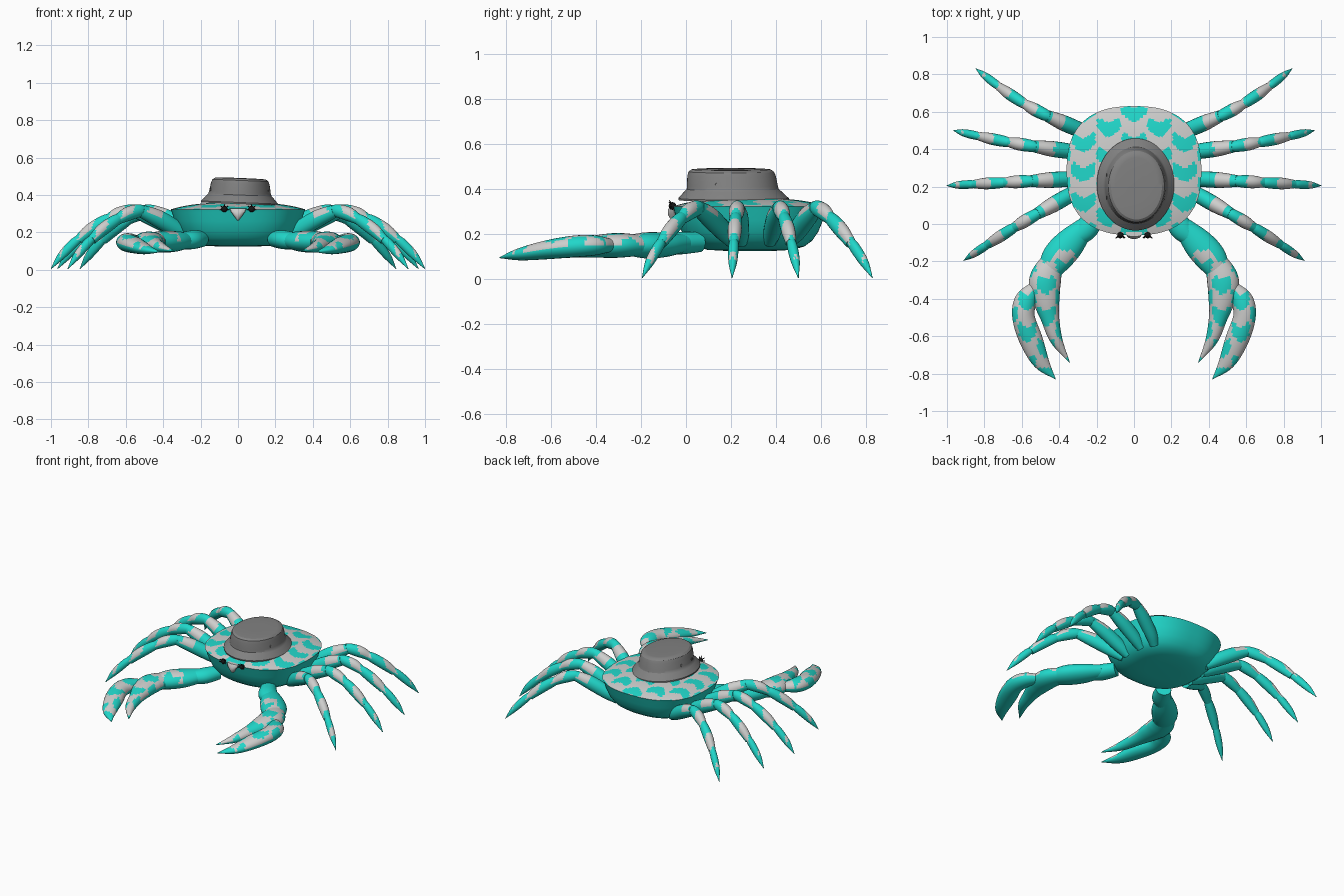
import bpy, bmesh, math
from mathutils import Vector

cube = bpy.data.objects.get("Cube")
if cube:
    bpy.data.objects.remove(cube, do_unlink=True)


def material(name, color):
    m = bpy.data.materials.new(name)
    m.use_nodes = True
    m.diffuse_color = (*color, 1)
    m.node_tree.nodes["Principled BSDF"].inputs["Base Color"].default_value = (*color, 1)
    return m


TEAL = material("teal shell", (0.015, 0.68, 0.59))
PALE = material("pale grey shell", (0.62, 0.62, 0.61))
HAT = material("hat grey", (0.22, 0.22, 0.22))
DARK = material("eye black", (0.008, 0.008, 0.008))


def finish(name, bm, mats, angle=40):
    bmesh.ops.recalc_face_normals(bm, faces=bm.faces)
    mesh = bpy.data.meshes.new(name)
    bm.to_mesh(mesh)
    bm.free()
    for m in mats:
        mesh.materials.append(m)
    ob = bpy.data.objects.new(name, mesh)
    bpy.context.collection.objects.link(ob)
    bpy.ops.object.select_all(action='DESELECT')
    ob.select_set(True)
    bpy.context.view_layer.objects.active = ob
    bpy.ops.object.shade_smooth_by_angle(angle=math.radians(angle))
    return ob


def loft(bm, rings):
    """Skin a list of closed rings, cap both ends, return the side faces."""
    loops = [[bm.verts.new(p) for p in ring] for ring in rings]
    n = len(loops[0])
    faces = []
    for a, b in zip(loops, loops[1:]):
        for i in range(n):
            j = (i + 1) % n
            faces.append(bm.faces.new((a[i], a[j], b[j], b[i])))
    bm.faces.new(loops[0])
    bm.faces.new(loops[-1])
    return faces


def spotted(x, y, w, h):
    """Staggered scale-shaped spots."""
    y += 0.1 * h * math.cos(4 * math.pi * x / w)
    return math.cos(2 * math.pi * x / w) * math.cos(2 * math.pi * y / h) > 0.06


def spline(pts, steps):
    """Smooth path through points of any dimension."""
    pts = [Vector(p) for p in pts]
    ext = [pts[0] * 2 - pts[1]] + pts + [pts[-1] * 2 - pts[-2]]
    out = []
    for a, b, c, d in zip(ext, ext[1:], ext[2:], ext[3:]):
        for k in range(steps):
            t = k / steps
            out.append(b + (c - a) * (t / 2) + (a * 2 - b * 5 + c * 4 - d) * (t * t / 2)
                       + (b * 3 - a - c * 3 + d) * (t ** 3 / 2))
    return out + [pts[-1]]


def limb(bm, pts, rule, steps=7, sides=20):
    """Tube along (x, y, z, half width, half height); rule picks pale faces."""
    path = spline(pts, steps)
    rings = []
    for i, p in enumerate(path):
        c = p.to_3d() if len(p) == 3 else Vector(p[:3])
        tan = Vector(path[min(i + 1, len(path) - 1)][:3]) - Vector(path[max(i - 1, 0)][:3])
        tan.normalize()
        side = tan.cross(Vector((0, 0, 1))).normalized()
        up = side.cross(tan)
        w, h = max(p[3], 0.002), max(p[4], 0.002)
        rings.append([c + side * w * math.cos(a) + up * h * math.sin(a)
                      for a in (2 * math.pi * k / sides for k in range(sides))])
    for i, f in enumerate(loft(bm, rings)):
        up = math.sin(2 * math.pi * (i % sides + 0.5) / sides)
        f.material_index = int(rule(f.calc_center_median(), up))


# Body: flat-bottomed bowl with a shallow domed top
def outline(scale, z, n=120):
    ring = []
    for k in range(n):
        c, s = math.cos(2 * math.pi * k / n), math.sin(2 * math.pi * k / n)
        r = scale / (abs(c) ** 2.5 + abs(s) ** 2.5) ** 0.4
        ring.append((0.36 * r * c, 0.285 + 0.345 * r * s, z))
    return ring


bm = bmesh.new()
under = [(0.3, 0.125), (0.55, 0.13), (0.7, 0.145), (0.8, 0.17), (0.88, 0.21), (0.94, 0.26), (0.98, 0.305)]
dome = [(1 - k / 45, 0.36 - 0.037 * (1 - k / 45) ** 3) for k in range(45)]
faces = loft(bm, [outline(*p) for p in under + dome])
for f in faces:
    c = f.calc_center_median()
    if c.z > 0.315:
        f.material_index = int(not spotted(c.x, c.y - 0.6, 0.27, 0.16))
finish("body", bm, [TEAL, PALE], 35)

# Pale pointed snout under the front rim
bm = bmesh.new()
rings = []
for w, y, z in ((0.045, 0.0, 0.328), (0.038, -0.012, 0.31), (0.02, -0.012, 0.285), (0.004, 0.0, 0.265)):
    rings.append([(w * math.cos(a), -0.05 + y + 0.018 * math.sin(a), z)
                  for a in (2 * math.pi * k / 16 for k in range(16))])
loft(bm, rings)
finish("snout", bm, [PALE])

# Legs: four tapering segments each, banded on the upper side
SEGMENTS = [((-0.16, 0.17), (0.3, 0.315), 0.042),
            ((0.27, 0.318), (0.52, 0.27), 0.034),
            ((0.49, 0.28), (0.77, 0.16), 0.031),
            ((0.75, 0.175), (1.0, 0.005), 0.024)]
LEGS = [("front", (0.35, 0.15), (0.91, -0.195), 0.01),
        ("front_middle", (0.36, 0.24), (1.0, 0.205), 0.0),
        ("rear_middle", (0.35, 0.39), (0.965, 0.5), -0.01),
        ("rear", (0.3, 0.51), (0.845, 0.83), -0.035)]


def build_leg(name, side, start, tip, bend):
    start, tip = Vector(start), Vector(tip)
    length = (tip - start).length

    def place(t, z, w, h):
        p = start.lerp(tip, t)
        return (side * p.x, p.y + bend * math.sin(math.pi * max(t, 0)), z, w, h)

    def pale(c, up):
        s = (Vector((abs(c.x), c.y)) - start).length
        wave = math.sin(2 * math.pi * s / 0.165 + 0.9 * up + 2.6)
        return up > 0.1 and wave > 0.1 and s < length * 0.93

    bm = bmesh.new()
    for i, ((t0, z0), (t1, z1), r) in enumerate(SEGMENTS):
        last = i == 3
        pts = []
        for k, f in ((0, 0.72), (0.25, 0.95), (0.65, 0.8 if last else 1), (1, 0.05 if last else 0.75)):
            t, z = t0 + (t1 - t0) * k, z0 + (z1 - z0) * k
            arch = 0.012 * math.sin(math.pi * k)
            pts.append(place(t, z + arch, r * f, r * f * 1.1))
        limb(bm, pts, pale)
    finish(name, bm, [TEAL, PALE])


# Claw arms: shoulder, upper arm, palm with inner finger, outer finger
CLAW = [
    [(.2, .06, .165, .05, .045), (.25, -.02, .16, .062, .05), (.3, -.07, .155, .05, .045)],
    [(.26, -.01, .16, .05, .04), (.34, -.1, .152, .08, .055), (.41, -.18, .15, .083, .058),
     (.46, -.26, .15, .06, .045)],
    [(.43, -.19, .15, .06, .045), (.475, -.3, .15, .085, .055), (.47, -.4, .145, .073, .05),
     (.45, -.5, .135, .05, .04), (.415, -.62, .12, .033, .028), (.345, -.74, .1, .002, .002)],
    [(.53, -.34, .15, .035, .03), (.58, -.41, .15, .058, .045), (.59, -.5, .145, .06, .048),
     (.55, -.62, .13, .062, .042), (.495, -.74, .11, .043, .027), (.42, -.829, .095, .002, .002)],
]


def claw_pale(c, up):
    return (up > 0 and -0.77 < c.y < -0.14
            and not spotted(abs(c.x) - 0.47, c.y + 0.32, 0.2, 0.17))


for side, label in ((1, "left"), (-1, "right")):
    for name, start, tip, bend in LEGS:
        build_leg(f"{label}_{name}_leg", side, start, tip, bend)
    bm = bmesh.new()
    for part in CLAW:
        limb(bm, [(side * p[0], *p[1:]) for p in part], claw_pale, steps=9, sides=24)
    finish(f"{label}_claw", bm, [TEAL, PALE])

    # Eye with short lashes
    bm = bmesh.new()
    bmesh.ops.create_uvsphere(bm, u_segments=16, v_segments=10, radius=0.017)
    for k in range(5):
        a = math.radians(-10 + 50 * k)
        root = Vector((math.cos(a), -0.3, math.sin(a))) * 0.012
        tip = Vector((math.cos(a), -0.6, math.sin(a))) * 0.026
        limb(bm, [(*root, .004, .004), (*root.lerp(tip, .5), .003, .003), (*tip, .002, .002)],
             lambda c, up: False, steps=1, sides=6)
    eye = finish(f"{label}_eye", bm, [DARK])
    eye.location = (side * 0.073, -0.06, 0.325)

# Bucket hat: oval rings of (half width, half depth, height)
bm = bmesh.new()
profile = [(.19, .23, 0), (.207, .246, -.002), (.207, .246, .006), (.176, .212, .04), (.17, .205, .046),
           (.165, .202, .06), (.157, .197, .105), (.15, .19, .124), (.136, .176, .134),
           (.115, .155, .136), (.05, .07, .137)]
loft(bm, [[(rx * math.cos(a), ry * math.sin(a) + 0.012 * (1 - z / .137), z)
           for a in (2 * math.pi * k / 64 for k in range(64))] for rx, ry, z in profile])
hat = finish("bucket_hat", bm, [HAT], 30)
hat.location = (0.008, 0.2, 0.354)
hat.rotation_euler = (0, 0.04, 0)

# Small vent eyelets on the hat sides
for side in (1, -1):
    for y in (-0.06, 0.06):
        bpy.ops.mesh.primitive_torus_add(major_radius=0.008, minor_radius=0.002, major_segments=16,
                                         minor_segments=6, rotation=(0, math.pi / 2, 0),
                                         location=(0.008 + side * 0.154, 0.2 + y, 0.425 - side * 0.006))
        bpy.context.object.name = "hat_eyelet"
        bpy.context.object.data.materials.append(HAT)
